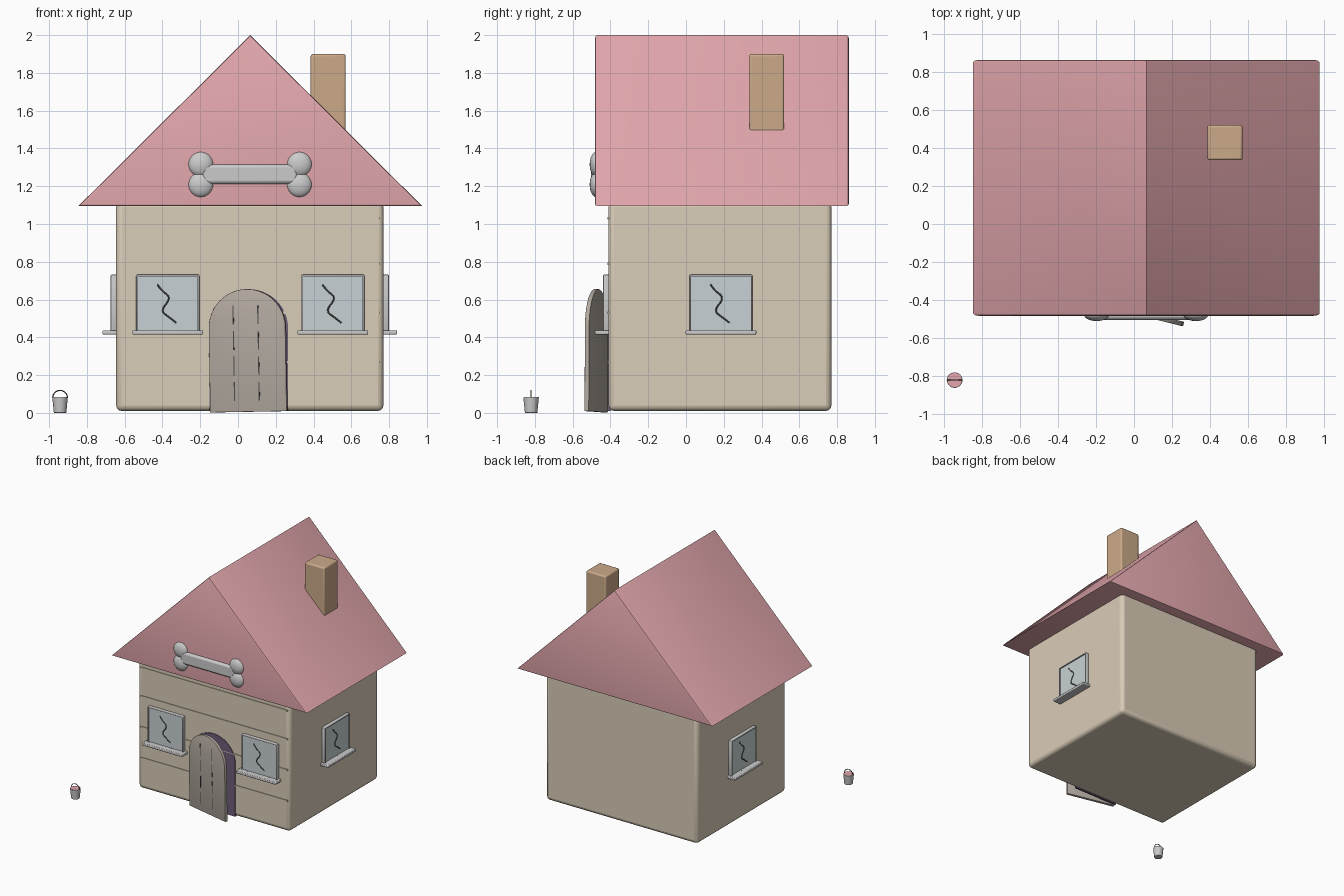
import bpy, bmesh
from math import sin, cos, pi, radians
from mathutils import Matrix, Vector

if "Cube" in bpy.data.objects:
    bpy.data.objects.remove(bpy.data.objects["Cube"])


def mat(name, rgb):
    m = bpy.data.materials.new(name)
    m.diffuse_color = (*rgb, 1)
    m.use_nodes = True
    m.node_tree.nodes["Principled BSDF"].inputs["Base Color"].default_value = m.diffuse_color
    return m


PINK = mat("pink", (0.77, 0.39, 0.42))
CREAM = mat("cream", (0.70, 0.61, 0.48))
TAN = mat("tan", (0.60, 0.40, 0.25))
WOOD = mat("grey_wood", (0.45, 0.40, 0.35))
PURPLE = mat("dark_purple", (0.15, 0.11, 0.19))
GLASS = mat("glass", (0.58, 0.64, 0.66))
DARK = mat("dark", (0.07, 0.07, 0.07))
I = Matrix()


def finish(name, bm, material=None, M=I, bevel=0, segs=3):
    bmesh.ops.recalc_face_normals(bm, faces=bm.faces[:])
    me = bpy.data.meshes.new(name)
    bm.to_mesh(me)
    bm.free()
    ob = bpy.data.objects.new(name, me)
    bpy.context.collection.objects.link(ob)
    ob.matrix_world = M
    if material:
        me.materials.append(material)
    if bevel:
        b = ob.modifiers.new("bevel", "BEVEL")
        b.width, b.segments = bevel, segs
    bpy.ops.object.select_all(action='DESELECT')
    ob.select_set(True)
    bpy.context.view_layer.objects.active = ob
    bpy.ops.object.shade_smooth_by_angle(angle=radians(35))
    return ob


def box(name, lo, hi, material=None, M=I, bevel=0, segs=3):
    lo, hi = Vector(lo), Vector(hi)
    bm = bmesh.new()
    bmesh.ops.create_cube(bm, size=1, matrix=Matrix.Translation((lo + hi) / 2)
                          @ Matrix.Diagonal((*(hi - lo), 1)))
    return finish(name, bm, material, M, bevel, segs)


def prism(name, pts, y0, y1, material, M=I, bevel=0):
    # extrude an x-z profile along y, rounding only its two end outlines
    bm = bmesh.new()
    f = bm.faces.new([bm.verts.new((x, y0, z)) for x, z in pts])
    r = bmesh.ops.extrude_face_region(bm, geom=[f], use_keep_orig=True)
    for v in r["geom"]:
        if isinstance(v, bmesh.types.BMVert):
            v.co.y = y1
    if bevel:
        ends = [e for e in bm.edges if abs(e.verts[0].co.y - e.verts[1].co.y) < 1e-6]
        bmesh.ops.recalc_face_normals(bm, faces=bm.faces[:])
        bmesh.ops.bevel(bm, geom=ends, offset=bevel, segments=2, profile=0.5, affect='EDGES')
    return finish(name, bm, material, M)


def wire(name, pts, radius, material, M=I, kind='NURBS'):
    cu = bpy.data.curves.new(name, 'CURVE')
    cu.dimensions = '3D'
    cu.bevel_depth, cu.bevel_resolution, cu.use_fill_caps = radius, 2, True
    s = cu.splines.new(kind)
    s.points.add(len(pts) - 1)
    for p, q in zip(s.points, pts):
        p.co = (*q, 1)
    if kind == 'NURBS':
        s.use_endpoint_u, s.order_u, s.resolution_u = True, 3, 4
    ob = bpy.data.objects.new(name, cu)
    bpy.context.collection.objects.link(ob)
    cu.materials.append(material)
    ob.matrix_world = M


def arch(x0, x1, z0, top, n=24):
    c, r = (x0 + x1) / 2, (x1 - x0) / 2
    return [(x0, z0), (x1, z0)] + [(c + r * cos(pi * i / n), top - 0.205 + 0.205 * sin(pi * i / n))
                                   for i in range(n + 1)]


# house body, siding strips, roof and chimney
box("house_body", (-0.645, -0.41, 0.01), (0.77, 0.77, 1.12), CREAM, bevel=0.03)
for i, z in enumerate((1.03, 0.79, 0.53, 0.27)):
    box(f"siding_strip_{i}", (-0.62, -0.416, z - 0.006), (0.75, -0.40, z + 0.006), CREAM)
prism("roof", [(-0.845, 1.095), (0.975, 1.095), (0.065, 2.0)], -0.482, 0.862, PINK, bevel=0.012)
box("chimney", (0.385, 0.335, 1.3), (0.57, 0.52, 1.9), TAN, bevel=0.012)

# doorway and open door, hinged on its left edge
prism("doorway", arch(-0.15, 0.265, 0.01, 0.655), -0.416, -0.40, PURPLE)
door = (Matrix.Translation((-0.145, -0.425, 0)) @ Matrix.Rotation(radians(-14), 4, 'Z')
        @ Matrix.Rotation(radians(-1), 4, 'Y'))
prism("door", arch(0, 0.418, 0.002, 0.652), -0.012, 0.012, WOOD, door, bevel=0.003)
for i, x in enumerate((0.135, 0.27)):
    for j in range(4):
        z = 0.06 + j * 0.135
        box(f"door_slit_{i}_{j}", (x - 0.003, -0.0135, z), (x + 0.003, -0.01, z + 0.1), DARK, door)


# windows, built facing -y around their own centre
def window(name, x, y, turn):
    M = Matrix.Translation((x, y, 0.58)) @ Matrix.Rotation(radians(turn), 4, 'Z')
    w, h = 0.167, 0.152
    bm = bmesh.new()
    bmesh.ops.create_cube(bm, size=1, matrix=Matrix.Translation((0, -0.01, 0))
                          @ Matrix.Diagonal((2 * w, 0.04, 2 * h, 1)))
    bmesh.ops.bevel(bm, geom=bm.edges[:], offset=0.007, segments=2, profile=0.5, affect='EDGES')
    front = min(bm.faces, key=lambda f: f.calc_center_median().y)
    bmesh.ops.inset_region(bm, faces=[front], thickness=0.003, depth=0)
    bmesh.ops.translate(bm, verts=bm.verts[:], vec=(0, 0, 0))
    r = bmesh.ops.extrude_face_region(bm, geom=[front])
    bmesh.ops.translate(bm, vec=(0, 0.01, 0),
                        verts=[v for v in r["geom"] if isinstance(v, bmesh.types.BMVert)])
    bmesh.ops.delete(bm, geom=[front], context='FACES_ONLY') if front.is_valid else None
    finish(name + "_frame", bm, None, M)
    box(name + "_pane", (-w + 0.01, -0.0215, -h + 0.01), (w - 0.01, -0.01, h - 0.01), GLASS, M)
    wire(name + "_crack", [(-0.055, -0.022, 0.1), (-0.035, -0.022, 0.068), (0.02, -0.022, 0.03),
                           (-0.04, -0.022, -0.04), (0.01, -0.022, -0.075),
                           (0.045, -0.022, -0.103)], 0.004, DARK, M)
    box(name + "_sill", (-0.187, -0.072, -0.165), (0.187, 0.005, -0.143), None, M, 0.005, 2)


window("front_left_window", -0.372, -0.41, 0)
window("front_right_window", 0.502, -0.41, 0)
window("right_side_window", 0.77, 0.185, 90)
window("left_side_window", -0.645, 0.185, -90)

# bone on the gable
box("bone_shaft", (-0.19, -0.503, 1.212), (0.315, -0.465, 1.315), None, bevel=0.017, segs=2)
for x in (-0.197, 0.325):
    for z in (1.208, 1.316):
        bm = bmesh.new()
        bmesh.ops.create_uvsphere(bm, u_segments=32, v_segments=16, radius=0.066)
        finish("bone_knob", bm, None, Matrix.Translation((x, -0.475, z))
               @ Matrix.Diagonal((1, 0.53, 1, 1)))

# bucket with pink contents and wire handle
B = Matrix.Translation((-0.942, -0.82, 0))
bm = bmesh.new()
bmesh.ops.create_cone(bm, cap_ends=True, segments=32, radius1=0.033, radius2=0.041, depth=0.082,
                      matrix=Matrix.Translation((0, 0, 0.041)))
finish("bucket", bm, None, B, 0.002, 2)
bm = bmesh.new()
bmesh.ops.create_cone(bm, cap_ends=True, segments=32, radius1=0.038, radius2=0.038, depth=0.008,
                      matrix=Matrix.Translation((0, 0, 0.08)))
finish("bucket_contents", bm, PINK, B)
wire("bucket_handle", [(0.039 * cos(pi * i / 16), 0, 0.08 + 0.039 * sin(pi * i / 16))
                       for i in range(17)], 0.003, DARK, B, 'POLY')
